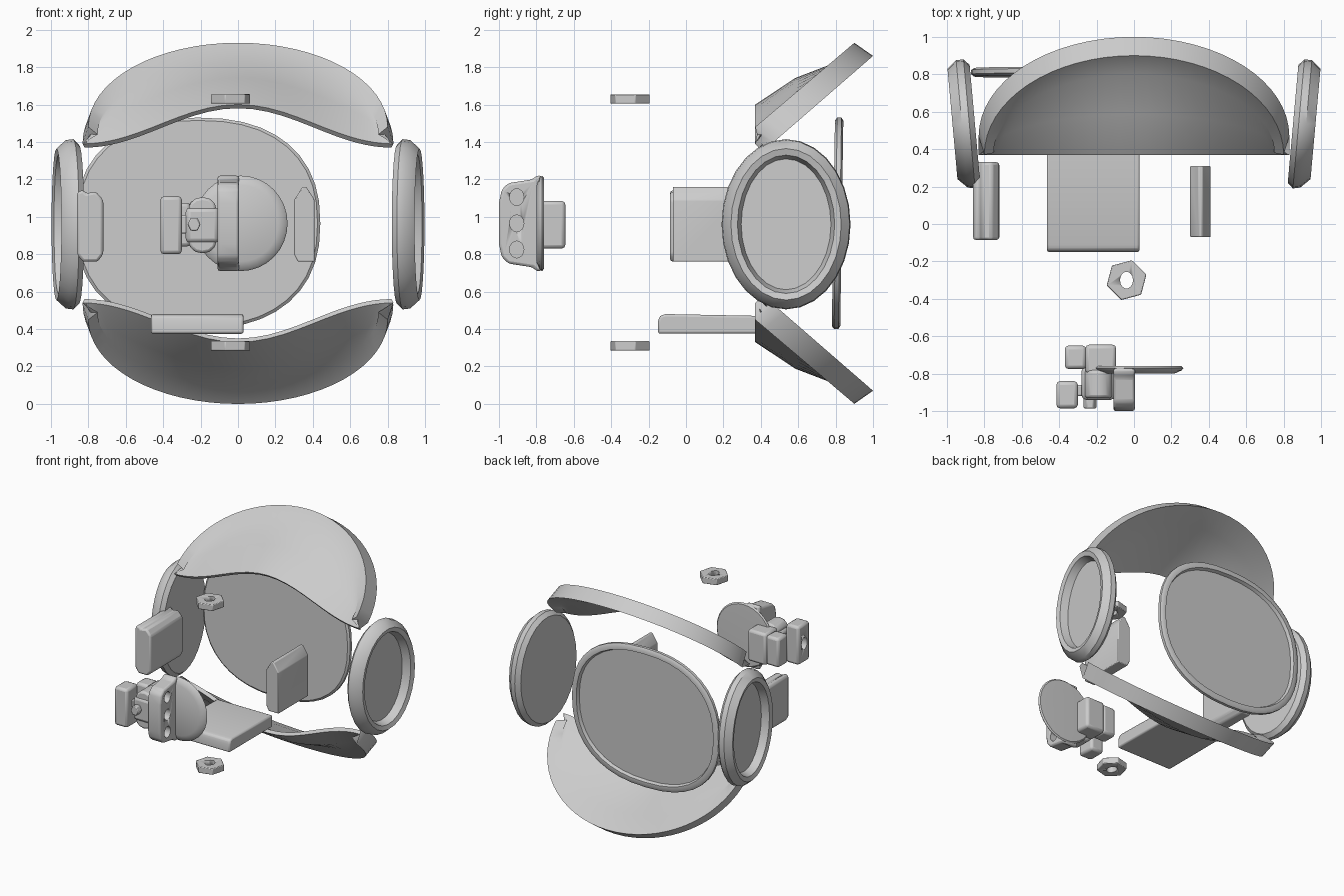
import bpy, bmesh
from math import sin, cos, pi, radians, copysign

if "Cube" in bpy.data.objects:
    bpy.data.objects.remove(bpy.data.objects["Cube"])

ZM = 0.965  # mid height, symmetry plane of the housing


def make(name, verts, faces, bevel=0.0, angle=35):
    me = bpy.data.meshes.new(name)
    me.from_pydata(verts, [], faces)
    bm = bmesh.new()
    bm.from_mesh(me)
    bmesh.ops.recalc_face_normals(bm, faces=bm.faces)
    bm.to_mesh(me)
    bm.free()
    ob = bpy.data.objects.new(name, me)
    bpy.context.collection.objects.link(ob)
    if bevel:
        m = ob.modifiers.new("bevel", "BEVEL")
        m.width, m.segments = bevel, 2
    for o in bpy.context.selected_objects:
        o.select_set(False)
    bpy.context.view_layer.objects.active = ob
    ob.select_set(True)
    bpy.ops.object.shade_smooth_by_angle(angle=radians(angle))
    return ob


def loft(name, sections, bevel=0.0, angle=35):
    """Skin closed sections and cap both ends."""
    n = len(sections[0])
    verts = [p for s in sections for p in s]
    faces = []
    for i in range(len(sections) - 1):
        for j in range(n):
            k = (j + 1) % n
            faces.append((i * n + j, i * n + k, (i + 1) * n + k, (i + 1) * n + j))
    last = (len(sections) - 1) * n
    faces += [tuple(range(n)), tuple(range(last, last + n))]
    return make(name, verts, faces, bevel, angle)


def prism(name, pts, axis, a, b, bevel=0.0):
    """Extrude a 2D outline along axis from a to b."""
    def put(p, d):
        q = list(p)
        q.insert("xyz".index(axis), d)
        return tuple(q)
    return loft(name, [[put(p, a) for p in pts], [put(p, b) for p in pts]], bevel)


def box(name, x, y, z, bevel=0.01):
    return prism(name, [(x[0], y[0]), (x[1], y[0]), (x[1], y[1]), (x[0], y[1])],
                 "z", z[0], z[1], bevel)


def oval(cx, cy, a, b, n=24, power=2.0, phase=0.0):
    e = 2 / power
    pts = []
    for i in range(n):
        c, s = cos(2 * pi * i / n + phase), sin(2 * pi * i / n + phase)
        pts.append((cx + a * copysign(abs(c) ** e, c), cy + b * copysign(abs(s) ** e, s)))
    return pts


def dish(name, a, b, profile, place, n=28, power=2.0):
    """Oval lid built from (inset, height) rings."""
    return loft(name, [[place(u, v, h) for u, v in oval(0, 0, a - i, b - i, n, power)]
                       for i, h in profile])


def drill(ob, pts, axis, a, b):
    cutter = prism("cutter", pts, axis, a, b)
    cutter.hide_render = True
    m = ob.modifiers.new("hole", "BOOLEAN")
    m.operation, m.object, m.solver = "DIFFERENCE", cutter, "EXACT"
    bpy.context.view_layer.objects.active = ob
    while ob.modifiers:
        bpy.ops.object.modifier_apply(modifier=ob.modifiers[0].name)
    bpy.data.objects.remove(cutter)


# upper and lower crescent shells with a thick outer rim
def shell(name, flip):
    sections = []
    for i in range(33):
        t = pi * i / 32
        c, s = cos(t), sin(t)
        zf = 1.39 + 0.105 * (1 + cos(pi * c))
        F, N = (0.83 * c, 0.37, zf), (0.75 * c, 0.38 + 0.42 * s, 1.44 + 0.385 * s)
        T, L = (0.80 * c, 0.37 + 0.53 * s, 1.48 + 0.45 * s), (0.83 * c, 0.47 + 0.53 * s, 1.40 + 0.46 * s)
        M, G = (0.76 * c, 0.43 + 0.40 * s, 1.395 + 0.385 * s), (0.82 * c, 0.39, zf - 0.02)
        mid = tuple((p + q) / 2 + d for p, q, d in zip(F, N, (0, 0, 0.03 * s)))
        low = tuple((p + q) / 2 + d for p, q, d in zip(M, G, (0, 0, 0.03 * s)))
        ring = [F, mid, N, T, L, M, low, G]
        sections.append([(x, y, 2 * ZM - z if flip else z) for x, y, z in ring])
    loft(name, sections, angle=40)


shell("upper_shell", False)
shell("lower_shell", True)

# oval side covers, rim facing outwards
for name, sg in (("left_side_cover", -1), ("right_side_cover", 1)):
    dish(name, 0.345, 0.455,
         [(0.03, 0.0), (0.0, 0.03), (0.005, 0.07), (0.05, 0.12), (0.085, 0.11), (0.105, 0.05)],
         lambda u, v, h: (sg * (0.85 + 0.09 * u + h), 0.535 + u, ZM - 0.005 + v))

# back cover, shifted to one side, rim facing backwards
dish("back_cover", 0.655, 0.565,
     [(0.015, 0.0), (0.0, 0.012), (0.0, 0.035), (0.015, 0.045), (0.045, 0.045), (0.055, 0.02)],
     lambda u, v, h: (-0.215 + u, 0.788 + 0.015 * v + h, ZM + v), n=40, power=2.35)

# bottom tray with rounded lip
prism("bottom_tray", [(-0.15, 0.375), (0.40, 0.375), (0.40, 0.47), (-0.11, 0.48),
                      (-0.14, 0.47), (-0.15, 0.44)], "x", -0.465, 0.03, 0.012)

# side pads
prism("right_pad", [(0.30, 0.80), (0.32, 0.76), (0.41, 0.76), (0.41, 1.09),
                    (0.365, 1.16), (0.345, 1.16), (0.30, 1.09)], "y", -0.07, 0.31, 0.006)
prism("left_pad", [(-0.86, 0.80), (-0.83, 0.76), (-0.75, 0.76), (-0.72, 0.80),
                   (-0.72, 1.09), (-0.76, 1.135), (-0.81, 1.125), (-0.83, 1.145),
                   (-0.86, 1.13)], "y", -0.085, 0.33, 0.018)

# hexagonal nuts
for name, z in (("upper_nut", 1.605), ("lower_nut", 0.285)):
    loops = [(0.11, z), (0.11, z + 0.05), (0.04, z + 0.05), (0.04, z)]
    verts = [(x, y, h) for r, h in loops
             for x, y in oval(-0.04, -0.3, r, r, 12 if r < 0.1 else 6, phase=radians(15))]
    bpy_pts = oval(-0.04, -0.3, 0.11, 0.11, 6, phase=radians(15))
    nut = prism(name, bpy_pts, "z", z, z + 0.05, 0.005)
    drill(nut, oval(-0.04, -0.3, 0.035, 0.045, 14), "z", z - 0.1, z + 0.2)

# front mechanism: perforated wall
half = [(-0.77, 0.255), (-0.80, 0.255), (-0.82, 0.235), (-0.95, 0.215), (-0.985, 0.18), (-1.0, 0.11)]
wall = prism("perforated_wall", [(y, ZM + z) for y, z in half] +
             [(y, ZM - z) for y, z in reversed(half)], "x", -0.11, 0.005, 0.02)
for dz in (-0.14, 0.0, 0.14):
    drill(wall, oval(-0.905, ZM + dz, 0.038, 0.045, 16), "x", -0.06, 0.1)

# thin dished fan plate beside the wall
loft("fan_plate", [[(x, y, z) for x, z in oval(0.015, ZM, r, 0.255 * r / 0.25, 32)]
                   for r, y in ((0.20, -0.80), (0.24, -0.782), (0.25, -0.77), (0.24, -0.76), (0.18, -0.758))])

# left block with hole
block = box("end_block", (-0.415, -0.30), (-0.985, -0.84), (0.80, 1.11), 0.02)
drill(block, oval(-0.915, 0.955, 0.035, 0.05, 14), "x", -0.5, -0.35)

# hub, its lobes and the front knob
box("hub", (-0.28, -0.10), (-0.94, -0.76), (0.86, 1.05), 0.025)
for name, z in (("upper_lobe", 1.045), ("lower_lobe", 0.865)):
    prism(name, oval(-0.19, z, 0.075, 0.06, 12), "y", -0.93, -0.78, 0.015)
box("link_bar", (-0.32, -0.25), (-0.92, -0.86), (0.91, 1.01), 0.01)
prism("front_knob", oval(-0.235, 0.96, 0.035, 0.04, 6), "y", -0.985, -0.92, 0.006)

# rear sockets
box("rear_socket_inner", (-0.26, -0.095), (-0.80, -0.645), (0.83, 1.085), 0.02)
box("rear_socket_outer", (-0.37, -0.255), (-0.775, -0.65), (0.84, 1.075), 0.02)
